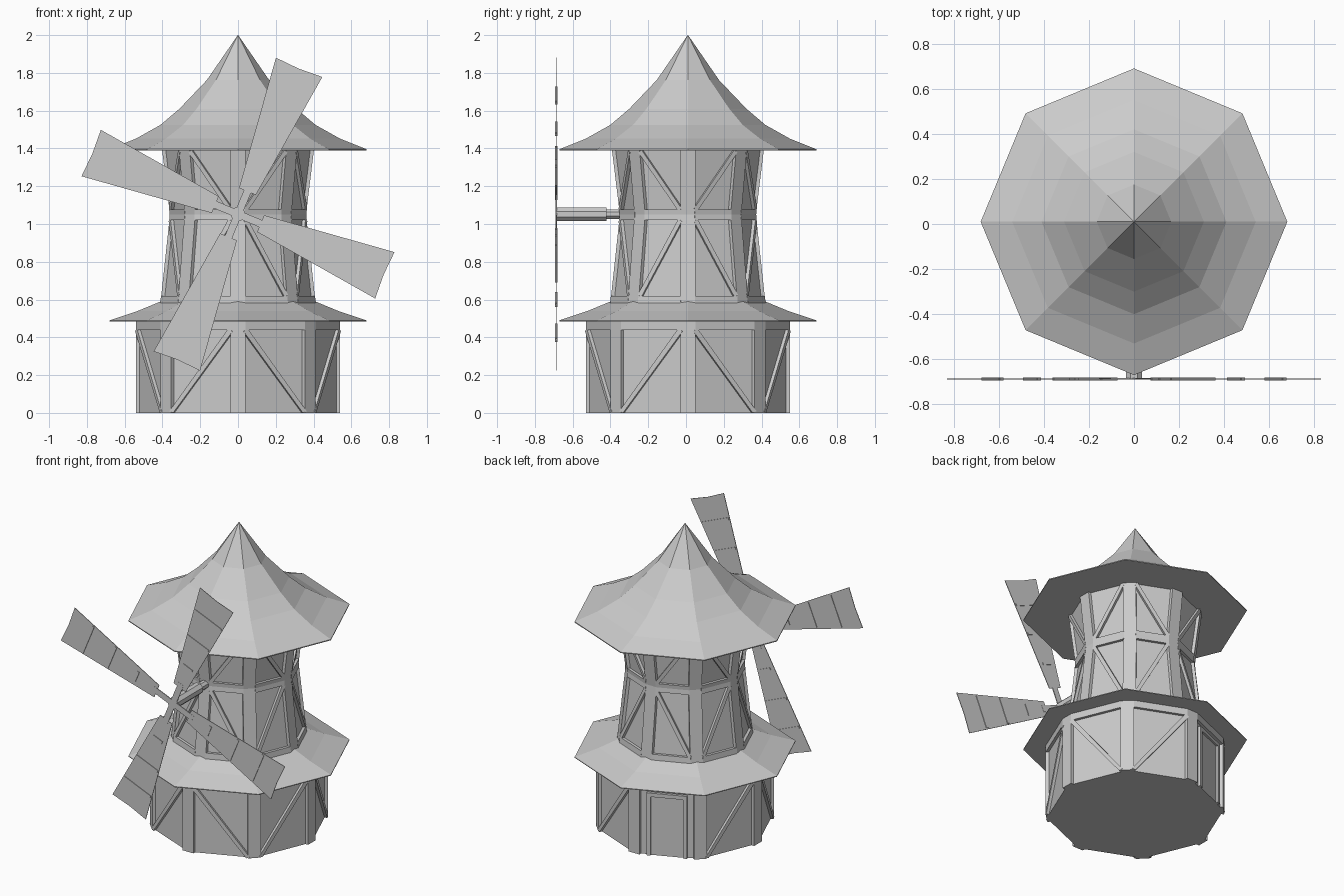
import bpy, bmesh
from math import cos, sin, pi, radians, hypot
from mathutils import Vector

if "Cube" in bpy.data.objects:
    bpy.data.objects.remove(bpy.data.objects["Cube"])

CY = 0.01            # tower axis offset in y
POST = 0.04          # half width of corner posts
HALF = pi / 8
LOWER = [(0, 0.54), (0.487, 0.54)]                 # (z, post radius)
UPPER = [(0.56, 0.413), (1.05, 0.36), (1.392, 0.402)]


def finish(name, bm):
    bmesh.ops.recalc_face_normals(bm, faces=bm.faces)
    me = bpy.data.meshes.new(name)
    bm.to_mesh(me)
    bm.free()
    ob = bpy.data.objects.new(name, me)
    bpy.context.collection.objects.link(ob)
    return ob


def loft(bm, sections):
    """Skin closed cross-sections and cap both ends."""
    rings = [[bm.verts.new(p) for p in s] for s in sections]
    n = len(rings[0])
    for a, b in zip(rings, rings[1:]):
        for i in range(n):
            j = (i + 1) % n
            bm.faces.new((a[i], a[j], b[j], b[i]))
    bm.faces.new(rings[0][::-1])
    bm.faces.new(rings[-1])


def octagon(r, z, n=8):
    return [(r * cos(i * 2 * pi / n), CY + r * sin(i * 2 * pi / n), z) for i in range(n)]


def radius(profile, z):
    for (z0, r0), (z1, r1) in zip(profile, profile[1:]):
        if z <= z1 or (z1, r1) == profile[-1]:
            return r0 + (r1 - r0) * (z - z0) / (z1 - z0)


def apothem(r):
    return r * cos(HALF) + POST * sin(HALF)


def on_panel(profile, a, u, z, d):
    """Point on wall panel at azimuth a: sideways u, height z, depth d."""
    q = apothem(radius(profile, z)) + d
    return (q * cos(a) - u * sin(a), CY + q * sin(a) + u * cos(a), z)


def beam(bm, profile, a, p, q, w, d=0.0):
    """Flat timber on a panel from p=(u,z) to q=(u,z)."""
    du, dz = q[0] - p[0], q[1] - p[1]
    l = hypot(du, dz)
    nu, nz = -dz / l * w / 2, du / l * w / 2
    c = [(p[0] + nu, p[1] + nz), (q[0] + nu, q[1] + nz),
         (q[0] - nu, q[1] - nz), (p[0] - nu, p[1] - nz)]
    loft(bm, [[on_panel(profile, a, u, max(z, 0), k) for u, z in c] for k in (-0.03, d)])


def walls(name, profile):
    bm = bmesh.new()
    loft(bm, [octagon((apothem(r) - 0.018) / cos(HALF), z) for z, r in profile])
    finish(name, bm)


def posts(name, profile):
    bm = bmesh.new()
    for k in range(8):
        a = k * pi / 4
        secs = []
        for z, r in profile:
            pts = [(r, -POST), (r, POST), (r - 0.06, POST), (r - 0.06, -POST)]
            secs.append([(x * cos(a) - y * sin(a), CY + x * sin(a) + y * cos(a), z)
                         for x, y in pts])
        loft(bm, secs)
    finish(name, bm)


# tower walls and corner posts
walls("lower_walls", LOWER)
walls("upper_walls", UPPER)
posts("lower_posts", LOWER)
posts("upper_posts", UPPER)

# horizontal beams and diagonal braces, mirrored from panel to panel
low, up = bmesh.new(), bmesh.new()
for k in range(8):
    a = HALF + k * pi / 4
    s = -1 if k % 2 == 0 else 1
    beam(low, LOWER, a, (-0.17, 0.463), (0.17, 0.463), 0.046)
    if k != 2:
        beam(low, LOWER, a, (s * 0.17, 0.44), (-s * 0.17, 0.0), 0.028)
    beam(up, UPPER, a, (-0.122, 0.6), (0.122, 0.6), 0.04)
    beam(up, UPPER, a, (-0.105, 1.035), (0.105, 1.035), 0.03)
    beam(up, UPPER, a, (-0.105, 1.063), (0.105, 1.063), 0.026)
    beam(up, UPPER, a, (s * 0.1, 1.02), (-s * 0.115, 0.62), 0.024)
    beam(up, UPPER, a, (s * 0.1, 1.075), (-s * 0.115, 1.385), 0.024)
finish("lower_braces", low)
finish("upper_braces", up)

# back door with frame
bm = bmesh.new()
a = radians(112.5)
for s in (-1, 1):
    beam(bm, LOWER, a, (s * 0.113, 0), (s * 0.113, 0.415), 0.025)
beam(bm, LOWER, a, (-0.125, 0.405), (0.125, 0.405), 0.025)
beam(bm, LOWER, a, (0, 0), (0, 0.4), 0.2, -0.012)
finish("back_door", bm)

# skirt roof and cap roof
bm = bmesh.new()
loft(bm, [octagon(r, z) for r, z in
          [(0.68, 0.485), (0.68, 0.49), (0.53, 0.54), (0.40, 0.594)]])
finish("skirt_roof", bm)

bm = bmesh.new()
loft(bm, [octagon(r, z) for r, z in
          [(0.68, 1.39), (0.68, 1.396), (0.54, 1.452), (0.41, 1.525),
           (0.31, 1.61), (0.165, 1.762), (0.001, 2.0)]])
finish("cap_roof", bm)

# sail shaft, thick outer part and thin inner part
HZ = 1.052
bm = bmesh.new()
for r, y0, y1 in [(0.038, -0.688, -0.42), (0.028, -0.42, -0.3)]:
    loft(bm, [[(r * cos(HALF + i * pi / 4), y, HZ + r * sin(HALF + i * pi / 4))
               for i in range(8)] for y in (y0, y1)])
finish("sail_shaft", bm)


# four sails: arm, tapered sheet and cross slats
def sail_piece(bm, ang, pts, y0, y1):
    c, s = cos(ang), sin(ang)
    loft(bm, [[(r * c - w * s, y, HZ + r * s + w * c) for r, w in pts] for y in (y0, y1)])


def sail_half(r):
    return 0.048 + (r - 0.13) * (0.133 - 0.048) / (0.842 - 0.13)


bm = bmesh.new()
for k in range(4):
    ang = radians(67.4) + k * pi / 2
    sail_piece(bm, ang, [(0, -0.02), (0.16, -0.02), (0.16, 0.02), (0, 0.02)], -0.69, -0.684)
    sail_piece(bm, ang, [(0.13, -sail_half(0.13)), (0.842, -0.133), (0.835, 0),
                         (0.842, 0.133), (0.13, sail_half(0.13))], -0.689, -0.685)
    for r in (0.29, 0.49, 0.68):
        h = sail_half(r) - (0.03 if r < 0.3 else 0.008)
        sail_piece(bm, ang, [(r - 0.008, -h), (r + 0.008, -h), (r + 0.008, h), (r - 0.008, h)],
                   -0.693, -0.681)
finish("sails", bm)
